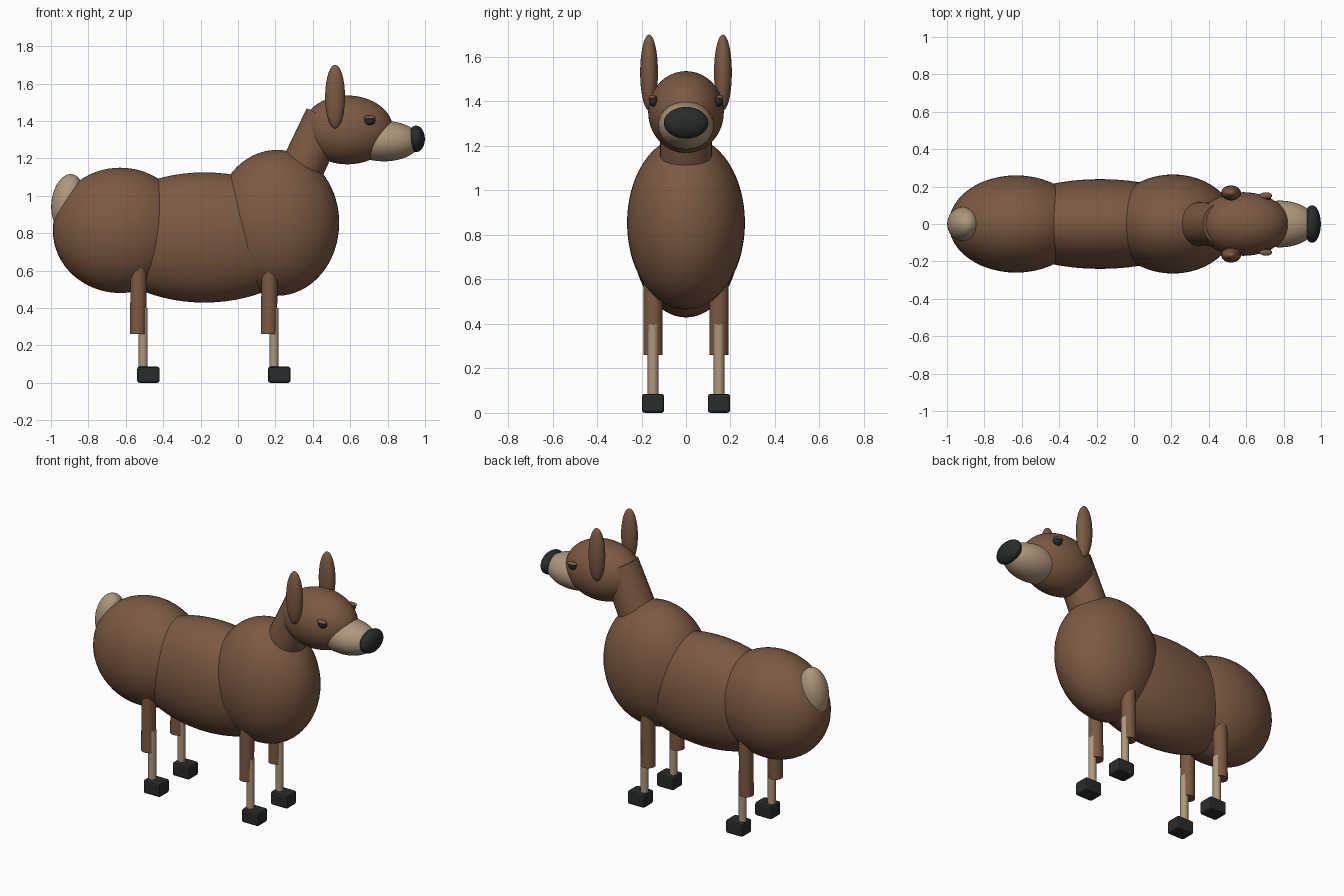
import bpy, math
from mathutils import Vector

if "Cube" in bpy.data.objects:
    bpy.data.objects.remove(bpy.data.objects["Cube"])


def material(name, rgb):
    m = bpy.data.materials.new(name)
    m.diffuse_color = (*rgb, 1)
    m.use_nodes = True
    m.node_tree.nodes["Principled BSDF"].inputs["Base Color"].default_value = m.diffuse_color
    return m


BROWN = material("brown_coat", (0.20, 0.10, 0.055))
TAN = material("tan_coat", (0.42, 0.31, 0.20))
DARK = material("dark_horn", (0.022, 0.025, 0.025))


def finish(name, mat, smooth=True):
    o = bpy.context.object
    o.name = name
    o.data.materials.append(mat)
    bpy.ops.object.transform_apply(location=False, rotation=True, scale=True)
    if smooth:
        bpy.ops.object.shade_smooth_by_angle(angle=math.radians(40))
    return o


def ellipsoid(name, loc, radii, mat, tilt=0.0):
    bpy.ops.mesh.primitive_uv_sphere_add(segments=48, ring_count=32, location=loc, rotation=(0, tilt, 0))
    bpy.context.object.scale = radii
    return finish(name, mat)


def tube(name, a, b, r1, r2, mat):
    a, b = Vector(a), Vector(b)
    d = b - a
    bpy.ops.mesh.primitive_cone_add(vertices=32, radius1=r1, radius2=r2, depth=d.length,
                                    location=(a + b) / 2,
                                    rotation=d.to_track_quat('Z', 'Y').to_euler())
    return finish(name, mat)


def hoof_block(name, loc, size):
    bpy.ops.mesh.primitive_cube_add(size=1, location=loc)
    bpy.context.object.scale = size
    o = finish(name, DARK, smooth=False)
    bev = o.modifiers.new("soft_edges", 'BEVEL')
    bev.width, bev.segments = 0.012, 2
    return o


# Body masses
ellipsoid("rump", (-0.63, 0, 0.815), (0.36, 0.26, 0.335), BROWN)
ellipsoid("torso", (-0.18, 0, 0.777), (0.58, 0.24, 0.348), BROWN)
ellipsoid("chest", (0.208, 0, 0.855), (0.333, 0.265, 0.39), BROWN)
ellipsoid("tail", (-0.91, 0, 0.965), (0.087, 0.092, 0.152), TAN, tilt=0.15)

# Neck and head
tube("neck", (0.26, 0, 0.967), (0.47, 0, 1.42), 0.12, 0.113, BROWN)
ellipsoid("head", (0.585, 0, 1.352), (0.245, 0.17, 0.184), BROWN)
ellipsoid("muzzle", (0.78, 0, 1.292), (0.195, 0.125, 0.108), TAN)
ellipsoid("nose", (0.952, 0, 1.304), (0.047, 0.1, 0.071), DARK)

# Paired parts, left and right
for side, s in (("right", -1), ("left", 1)):
    ellipsoid(f"ear_{side}", (0.519, s * 0.166, 1.53), (0.053, 0.04, 0.17), BROWN)
    ellipsoid(f"eye_{side}", (0.705, s * 0.146, 1.402), (0.029, 0.021, 0.025), DARK)
    ellipsoid(f"eyelid_{side}", (0.705, s * 0.152, 1.418), (0.034, 0.017, 0.011), BROWN)
    # Legs: brown upper, tan lower set forward, dark hoof
    for end, x in (("rear", -0.535), ("front", 0.165)):
        y = s * 0.148
        tube(f"{end}_upper_leg_{side}", (x, y, 0.26), (x + 0.005, y, 0.70), 0.043, 0.043, BROWN)
        tube(f"{end}_lower_leg_{side}", (x + 0.028, y, 0.06), (x + 0.028, y, 0.40), 0.024, 0.024, TAN)
        hoof_block(f"{end}_hoof_{side}", (x + 0.056, y, 0.043), (0.12, 0.1, 0.086))
